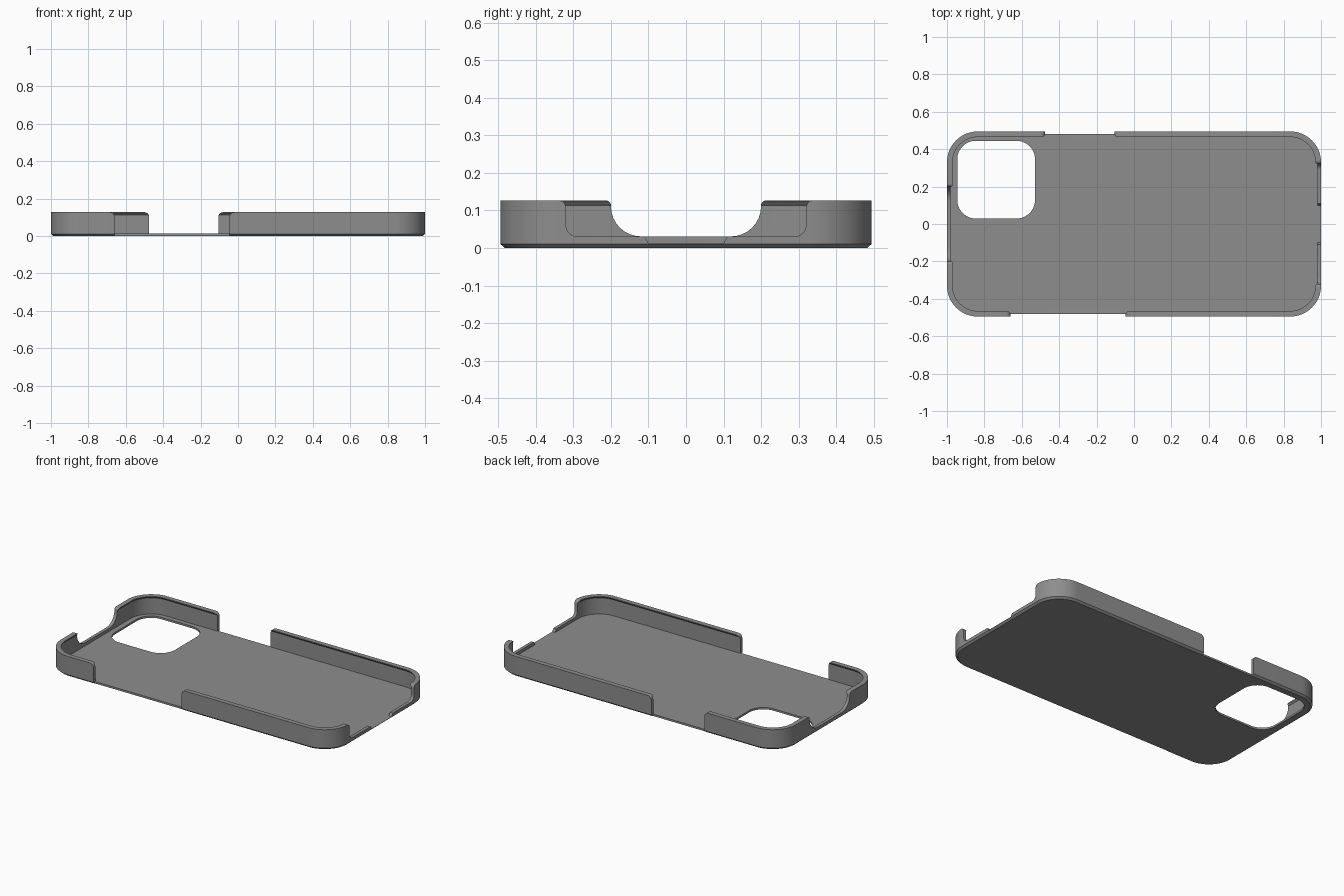
import bpy, bmesh, math
from mathutils import Vector

if "Cube" in bpy.data.objects:
    bpy.data.objects.remove(bpy.data.objects["Cube"])

HX, HY, TOP, FLOOR, R = 1.0, 0.495, 0.127, 0.012, 0.165

grey = bpy.data.materials.new("mid grey")
grey.diffuse_color = (0.27, 0.27, 0.27, 1)
grey.use_nodes = True
grey.node_tree.nodes["Principled BSDF"].inputs["Base Color"].default_value = grey.diffuse_color


def rounded_rect(cx, cy, hx, hy, r, n=14):
    pts = []
    for k, (sx, sy) in enumerate([(1, 1), (-1, 1), (-1, -1), (1, -1)]):
        for i in range(n + 1):
            a = math.pi / 2 * (k + i / n)
            pts.append((cx + sx * (hx - r) + r * math.cos(a),
                        cy + sy * (hy - r) + r * math.sin(a)))
    return pts


def loft(name, rings):
    """Closed solid through rings of equal point count."""
    bm = bmesh.new()
    vs = [[bm.verts.new(p) for p in ring] for ring in rings]
    n = len(vs[0])
    for a, b in zip(vs, vs[1:]):
        for i in range(n):
            j = (i + 1) % n
            bm.faces.new((a[i], a[j], b[j], b[i]))
    bm.faces.new(vs[0][::-1])
    bm.faces.new(vs[-1])
    bmesh.ops.recalc_face_normals(bm, faces=bm.faces[:])
    me = bpy.data.meshes.new(name)
    bm.to_mesh(me)
    bm.free()
    me.materials.append(grey)
    ob = bpy.data.objects.new(name, me)
    bpy.context.collection.objects.link(ob)
    return ob


def shell(name, levels):
    """Stack of rounded rectangles, given as (inset, height)."""
    return loft(name, [[(x, y, z) for x, y in rounded_rect(0, 0, HX - d, HY - d, R - d)]
                       for d, z in levels])


def opening(a, b, floor, r_low, r_top, n=8):
    """Notch profile: concave lower corners, rounded-over upper corners."""
    half = []
    for i in range(n + 1):
        t = math.pi / 2 * i / n
        half.append((b - r_low + r_low * math.sin(t), floor + r_low - r_low * math.cos(t)))
    for i in range(n + 1):
        t = math.pi / 2 * i / n
        half.append((b + r_top - r_top * math.cos(t), TOP - r_top + r_top * math.sin(t)))
    half.append((b + r_top, 0.2))
    return half + [(a + b - u, z) for u, z in reversed(half)]


def notch(name, profile, axis, start, end):
    put = (lambda u, z, d: (u, d, z)) if axis == 'Y' else (lambda u, z, d: (d, u, z))
    return loft(name, [[put(u, z, d) for u, z in profile] for d in (start, end)])


def cut(target, cutter):
    m = target.modifiers.new("cut", 'BOOLEAN')
    m.operation, m.solver, m.object = 'DIFFERENCE', 'EXACT', cutter
    bpy.context.view_layer.objects.active = target
    bpy.ops.object.modifier_apply(modifier=m.name)
    bpy.data.objects.remove(cutter, do_unlink=True)


# Tray with chamfered base
case = shell("phone_case", [(0.012, 0), (0, 0.011), (0, TOP)])

# Hollow, narrowing into a retaining lip at the rim
cut(case, shell("hollow", [(0.02, FLOOR), (0.02, 0.113), (0.03, 0.124), (0.03, 0.2)]))

# Camera window
cut(case, loft("camera_window", [[(x, y, z) for x, y in
    rounded_rect(-0.737, 0.237, 0.208, 0.208, 0.1)] for z in (-0.1, 0.1)]))

# Long-side gaps, with the base plate trimmed back along each
for side, a, b in ((-1, -0.66, -0.045), (1, -0.475, -0.105)):
    cut(case, notch("side_gap", opening(a, b, FLOOR, 0.001, 0.025), 'Y', side * 0.44, side * 0.6))
    cut(case, notch("side_trim", [(a, -0.1), (b, -0.1), (b, 0.05), (a, 0.05)],
                    'Y', side * 0.481, side * 0.6))

# End openings
cut(case, notch("left_opening", opening(-0.2, 0.2, 0.031, 0.08, 0.014), 'X', -0.9, -1.1))
cut(case, notch("right_opening", opening(-0.32, 0.32, 0.031, 0.03, 0.02), 'X', 0.9, 1.1))
cut(case, notch("right_slot", [(-0.1, FLOOR), (0.1, FLOOR), (0.115, 0.04), (-0.115, 0.04)],
                'X', 0.9, 1.1))

# Smooth curves, crisp edges
bpy.ops.object.select_all(action='DESELECT')
case.select_set(True)
bpy.context.view_layer.objects.active = case
bpy.ops.object.shade_smooth_by_angle(angle=math.radians(30))
